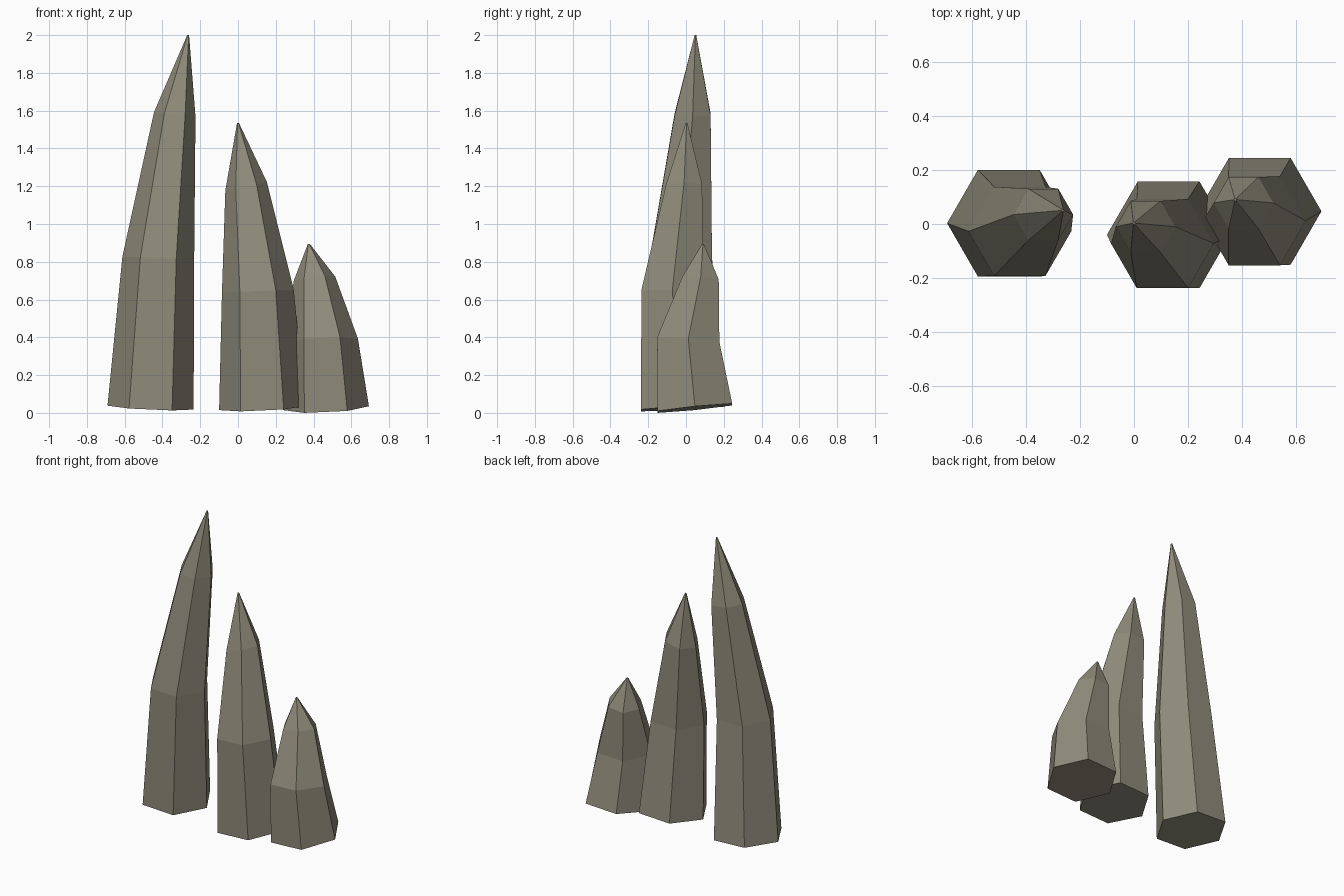
import bpy, bmesh, math

if "Cube" in bpy.data.objects:
    bpy.data.objects.remove(bpy.data.objects["Cube"])

# Single stone colour
stone = bpy.data.materials.new("grey brown stone")
stone.diffuse_color = (0.275, 0.26, 0.195, 1)
stone.use_nodes = True
stone.node_tree.nodes["Principled BSDF"].inputs["Base Color"].default_value = stone.diffuse_color


def spike(name, rings):
    """Six-sided spike; each ring is (x, y, z, radius, x_slope, y_slope)."""
    bm = bmesh.new()
    loops = []
    for cx, cy, cz, r, sx, sy in rings:
        loop = []
        for i in range(6):
            a = math.radians(60 * i)
            dx, dy = r * math.cos(a), r * math.sin(a)
            loop.append(bm.verts.new((cx + dx, cy + dy, cz + sx * dx + sy * dy)))
        loops.append(loop)
    # Side faces between neighbouring rings
    for lo, hi in zip(loops, loops[1:]):
        for i in range(6):
            j = (i + 1) % 6
            bm.faces.new((lo[i], lo[j], hi[j], hi[i]))
    # Flat base and tiny blunt tip
    bm.faces.new(loops[0][::-1])
    bm.faces.new(loops[-1])
    bmesh.ops.recalc_face_normals(bm, faces=bm.faces)
    mesh = bpy.data.meshes.new(name)
    bm.to_mesh(mesh)
    bm.free()
    mesh.materials.append(stone)
    obj = bpy.data.objects.new(name, mesh)
    bpy.context.collection.objects.link(obj)
    return obj


# Tall spike on the left, leaning right
spike("tall_spike", [
    (-0.463, 0.003, 0.028, 0.228, -0.045, 0.05),
    (-0.422, -0.027, 0.82, 0.190, -0.04, 0.0),
    (-0.335, 0.035, 1.58, 0.110, -0.10, 0.0),
    (-0.264, 0.050, 2.00, 0.005, 0, 0),
])

# Middle spike, leaning left
spike("middle_spike", [
    (0.128, -0.040, 0.025, 0.228, 0.045, 0.06),
    (0.105, -0.072, 0.645, 0.190, 0.04, 0.0),
    (0.043, -0.010, 1.20, 0.110, 0.20, 0.0),
    (0.000, 0.003, 1.535, 0.005, 0, 0),
])

# Short spike on the right, cutting into the middle one
spike("short_spike", [
    (0.465, 0.047, 0.025, 0.228, 0.045, 0.10),
    (0.445, 0.012, 0.385, 0.190, 0.04, -0.07),
    (0.405, 0.078, 0.71, 0.110, 0.10, -0.10),
    (0.375, 0.090, 0.895, 0.005, 0, 0),
])
